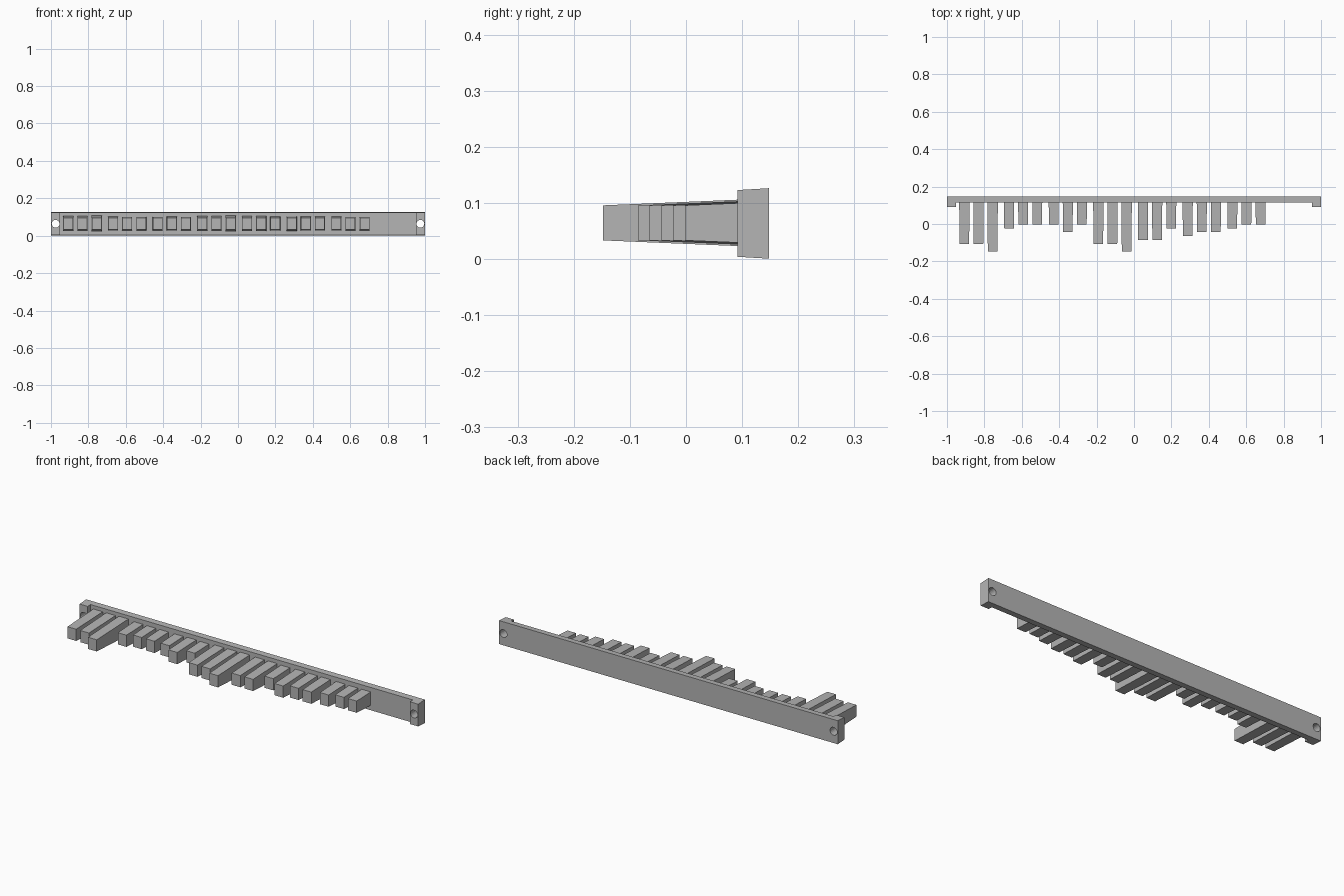
import bpy
import bmesh
import math

cube = bpy.data.objects.get("Cube")
if cube:
    bpy.data.objects.remove(cube, do_unlink=True)

grey = bpy.data.materials.new("plain grey")
grey.use_nodes = True
COLOUR = (0.46, 0.46, 0.46, 1)
grey.diffuse_color = COLOUR
grey.node_tree.nodes["Principled BSDF"].inputs["Base Color"].default_value = COLOUR

MID_Z = 0.0635
BACK, FACE, LUG = 0.148, 0.115, 0.092   # depths of the rail and its end lugs


def add_object(name, bm):
    bmesh.ops.recalc_face_normals(bm, faces=bm.faces)
    mesh = bpy.data.meshes.new(name)
    bm.to_mesh(mesh)
    bm.free()
    mesh.materials.append(grey)
    obj = bpy.data.objects.new(name, mesh)
    bpy.context.collection.objects.link(obj)
    return obj


# Rail with end lugs: plan profile, with top and bottom drafted toward the front
half = [(0.952, FACE), (0.952, LUG), (1, LUG), (1, BACK)]
plan = half + [(-x, y) for x, y in reversed(half)]
bm = bmesh.new()
rings = []
for side in (-1, 1):
    rings.append([bm.verts.new((x, y, MID_Z + side * (0.0628 - 0.06 * (BACK - y))))
                  for x, y in plan])
# Top and bottom are split into strips so every face stays flat
for ring in rings:
    a, b, c, d, e, f, g, h = ring
    bm.faces.new((a, d, e, h))
    bm.faces.new((a, b, c, d))
    bm.faces.new((e, f, g, h))
for i in range(len(plan)):
    j = (i + 1) % len(plan)
    bm.faces.new((rings[0][i], rings[0][j], rings[1][j], rings[1][i]))
rail = add_object("rail", bm)

# Screw holes through the lugs
for side, label in ((-1, "right"), (1, "left")):
    bpy.ops.mesh.primitive_cylinder_add(
        vertices=20, radius=0.021, depth=0.2,
        location=(side * 0.975, 0.12, MID_Z), rotation=(math.pi / 2, 0, 0))
    cutter = bpy.context.object
    cutter.name = label + "_hole_cutter"
    cutter.data.materials.append(grey)
    cutter.hide_render = True
    cutter.hide_set(True)
    cut = rail.modifiers.new(label + "_hole", 'BOOLEAN')
    cut.object = cutter
    cut.operation = 'DIFFERENCE'
    cut.solver = 'EXACT'


# Teeth: equal tips, thickening toward the rail
def tooth(name, x, tip):
    bm = bmesh.new()
    bmesh.ops.create_cube(bm, size=2)
    base = FACE + 0.005
    for v in bm.verts:
        grow = base - tip if v.co.y > 0 else 0
        v.co = (x + v.co.x * (0.0255 + 0.01 * grow),
                base if v.co.y > 0 else tip,
                MID_Z + 0.001 + v.co.z * (0.0312 + 0.042 * grow))
    add_object(name, bm)


# Length steps, in groups of three from the right end
steps = ["557", "100", "020", "557", "441", "322", "100"]
for g, group in enumerate(steps):
    for k, step in enumerate(group):
        tooth(f"tooth_{g * 3 + k + 1}", -0.907 + 0.2388 * g + 0.0755 * k,
              -0.002 - 0.0209 * int(step))
